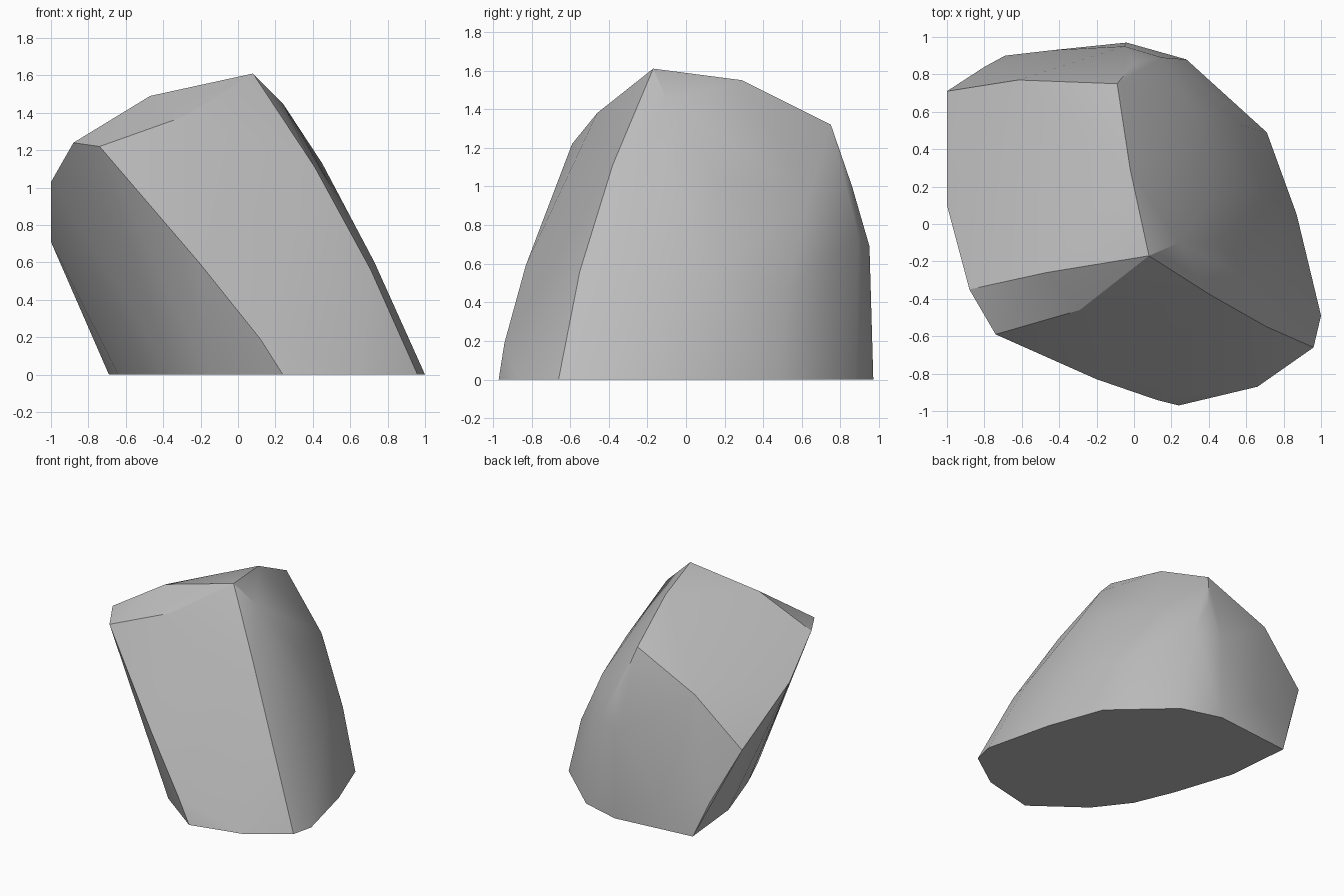
import bpy
import bmesh
import math

default_cube = bpy.data.objects.get("Cube")
if default_cube:
    bpy.data.objects.remove(default_cube, do_unlink=True)


def flat_material(name, colour):
    material = bpy.data.materials.new(name)
    material.use_nodes = True
    material.diffuse_color = colour
    shader = material.node_tree.nodes["Principled BSDF"]
    shader.inputs["Base Color"].default_value = colour
    shader.inputs["Roughness"].default_value = 0.9
    return material


def hull_object(name, points, material):
    """Wrap the corner points in one convex solid with smooth shading and sharp ridges."""
    bm = bmesh.new()
    for point in points:
        bm.verts.new(point)
    hull = bmesh.ops.convex_hull(bm, input=bm.verts[:])
    leftovers = {v for v in hull["geom_interior"] + hull["geom_unused"]
                 if isinstance(v, bmesh.types.BMVert)}
    bmesh.ops.delete(bm, geom=list(leftovers), context="VERTS")
    # Merge the coplanar triangles into clean facets
    bmesh.ops.dissolve_limit(bm, angle_limit=math.radians(1.5),
                             verts=bm.verts[:], edges=bm.edges[:])
    bmesh.ops.recalc_face_normals(bm, faces=bm.faces[:])
    mesh = bpy.data.meshes.new(name)
    bm.to_mesh(mesh)
    bm.free()
    mesh.materials.append(material)
    obj = bpy.data.objects.new(name, mesh)
    bpy.context.collection.objects.link(obj)
    bpy.ops.object.select_all(action="DESELECT")
    obj.select_set(True)
    bpy.context.view_layer.objects.active = obj
    bpy.ops.object.shade_smooth_by_angle(angle=math.radians(30))
    return obj


# Flat underside outline, resting on the ground
base_outline = [
    (.96, -.66), (1, -.49), (.87, .05), (.71, .49), (.28, .88), (-.04, .97),
    (-.69, .9), (-.64, .37), (-.48, -.11), (-.35, -.42), (-.15, -.68),
    (.24, -.97), (.66, -.87),
]

# Ridges that rise from the base towards the slanted crown
front_ridge = [(.71, -.55, .56), (.41, -.38, 1.11), (.08, -.17, 1.61)]
front_right_ridge = [(.12, -.94, .19), (-.2, -.83, .59), (-.74, -.59, 1.22)]
side_ridge = [(.73, -.36, .6), (.45, -.1, 1.13), (.24, -.1, 1.45)]
side_bulge = [(.69, .15, .52), (.43, .15, 1.04)]
back_ridge = [(.57, .53, .47), (.3, .64, .96), (-.09, .75, 1.32)]
back_corner = [(.15, .89, .75), (0, .86, 1), (-.05, .95, .69), (-.43, .93, .29)]

# Rim of the slanted crown
crown_rim = [
    (-.02, .29, 1.55), (-.62, .77, 1.08), (-1, .71, .71), (-.8, .84, .28),
    (-1, .1, 1.03), (-.88, -.35, 1.24), (-.47, -.26, 1.49), (-.29, -.46, 1.38),
]

boulder_points = [(x, y, 0) for x, y in base_outline]
for ridge in (front_ridge, front_right_ridge, side_ridge, side_bulge,
              back_ridge, back_corner, crown_rim):
    boulder_points.extend(ridge)

stone_grey = flat_material("stone_grey", (.5, .5, .5, 1))
hull_object("boulder", boulder_points, stone_grey)
